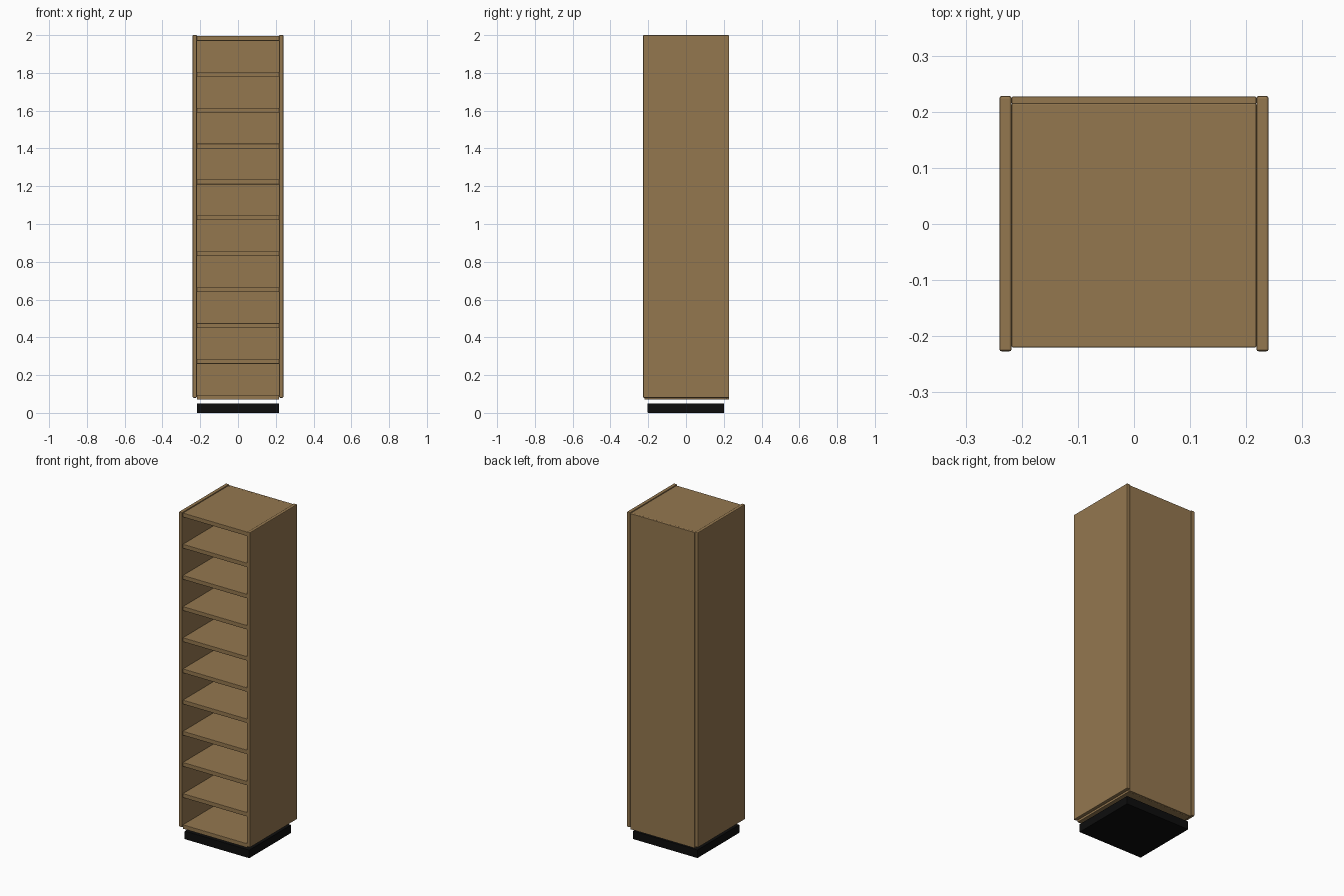
import bpy
import bmesh

cube = bpy.data.objects.get("Cube")
if cube:
    bpy.data.objects.remove(cube, do_unlink=True)


def material(name, rgb):
    mat = bpy.data.materials.new(name)
    mat.use_nodes = True
    color = (*rgb, 1.0)
    mat.diffuse_color = color
    bsdf = next(n for n in mat.node_tree.nodes if n.type == 'BSDF_PRINCIPLED')
    bsdf.inputs["Base Color"].default_value = color
    return mat


def board(name, low, high, mat, bevel=0.002):
    """Box between two corners with softly eased edges."""
    bm = bmesh.new()
    bmesh.ops.create_cube(bm, size=1.0)
    for v in bm.verts:
        v.co = [h if c > 0 else l for c, l, h in zip(v.co, low, high)]
    mesh = bpy.data.meshes.new(name)
    bm.to_mesh(mesh)
    bm.free()
    mesh.materials.append(mat)
    obj = bpy.data.objects.new(name, mesh)
    bpy.context.collection.objects.link(obj)
    mod = obj.modifiers.new("eased_edges", 'BEVEL')
    mod.width = bevel
    mod.segments = 2
    return obj


wood = material("oak_brown", (0.296, 0.185, 0.078))
black = material("plinth_black", (0.004, 0.004, 0.004))

INNER, OUTER = 0.218, 0.24
BOTTOM, THICK, PITCH, SHELVES = 0.07, 0.025, 0.19, 11

# Side panels
board("left_side_panel", (INNER, -0.227, 0.08), (OUTER, 0.228, 2.0), wood, 0.004)
board("right_side_panel", (-OUTER, -0.227, 0.08), (-INNER, 0.228, 2.0), wood, 0.004)

# Bottom, shelves and top at an even pitch
for i in range(SHELVES):
    z = BOTTOM + i * PITCH
    name = "bottom_board" if i == 0 else "top_board" if i == SHELVES - 1 else f"shelf_{i}"
    board(name, (-INNER, -0.22, z), (INNER, 0.215, z + THICK), wood)

# Back panel
top = BOTTOM + (SHELVES - 1) * PITCH + THICK
board("back_panel", (-INNER, 0.214, BOTTOM), (INNER, 0.227, top), wood)

# Recessed plinth
board("plinth", (-INNER, -0.203, 0.0), (INNER, 0.201, 0.05), black)
